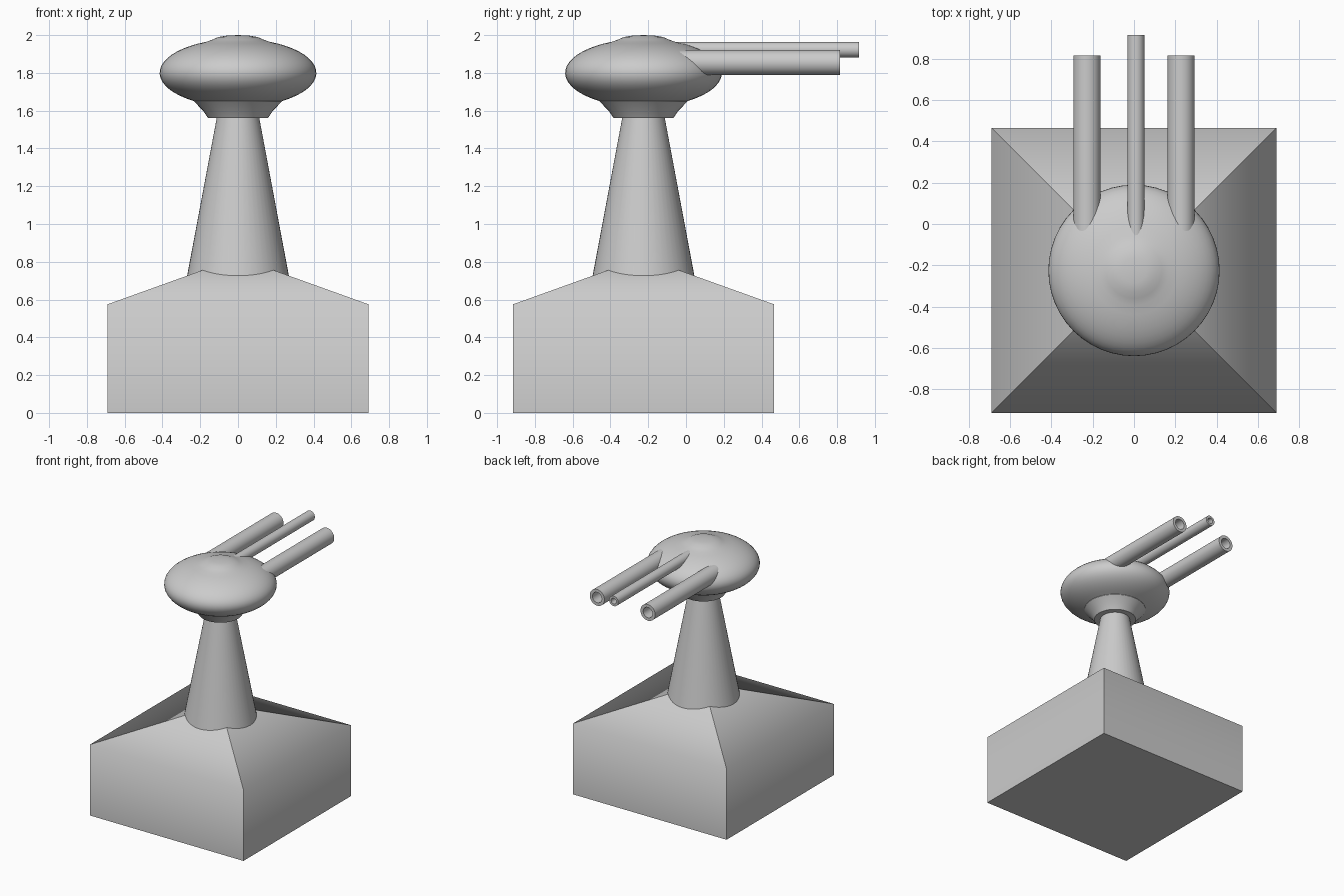
import bpy, bmesh, math
from mathutils import Matrix

if "Cube" in bpy.data.objects:
    bpy.data.objects.remove(bpy.data.objects["Cube"])

CY = -0.225   # y of the pedestal and turret axis


def finish(name, bm, sharp_angle=None):
    bmesh.ops.recalc_face_normals(bm, faces=bm.faces)
    for f in bm.faces:
        f.smooth = True
    if sharp_angle is not None:
        for e in bm.edges:
            if len(e.link_faces) == 2 and e.calc_face_angle(0) > math.radians(sharp_angle):
                e.smooth = False
    me = bpy.data.meshes.new(name)
    bm.to_mesh(me)
    bm.free()
    ob = bpy.data.objects.new(name, me)
    bpy.context.collection.objects.link(ob)
    return ob


def lathe(name, profile, matrix, steps=48, sharp_angle=32, closed=False):
    """Spin an (r, z) profile round z, then place it."""
    bm = bmesh.new()
    vs = [bm.verts.new((r, 0, z)) for r, z in profile]
    es = [bm.edges.new(p) for p in zip(vs, vs[1:])]
    if closed:
        es.append(bm.edges.new((vs[-1], vs[0])))
    bmesh.ops.spin(bm, geom=vs + es, cent=(0, 0, 0), axis=(0, 0, 1),
                   angle=2 * math.pi, steps=steps)
    bmesh.ops.remove_doubles(bm, verts=bm.verts, dist=1e-4)
    bmesh.ops.transform(bm, matrix=matrix, verts=bm.verts)
    return finish(name, bm, sharp_angle)


axis = Matrix.Translation((0, CY, 0))

# Square base with a shallow pyramid roof, smooth over the eaves, sharp at the hips
bm = bmesh.new()
half, eave, apex = 0.69, 0.575, 0.823
corners = [(-half, -half), (half, -half), (half, half), (-half, half)]
low = [bm.verts.new((x, y + CY, 0)) for x, y in corners]
high = [bm.verts.new((x, y + CY, eave)) for x, y in corners]
tip = bm.verts.new((0, CY, apex))
bm.faces.new(low[::-1])
for i in range(4):
    j = (i + 1) % 4
    bm.faces.new((low[i], low[j], high[j], high[i]))
    bm.faces.new((high[i], high[j], tip))
for e in bm.edges:
    a, b = e.verts
    eave_edge = a in high and b in high
    e.smooth = eave_edge
finish("base", bm)

# Tapered pedestal
lathe("pedestal", [(0, 0.6), (0.293, 0.6), (0.111, 1.57), (0, 1.57)], axis)

# Turret: collar, flattened ellipsoid body and low cap in one profile
profile = [(0, 1.56), (0.158, 1.56), (0.185, 1.60), (0.232, 1.648)]
a0, a1, n = -56, 66, 18
for i in range(n + 1):
    t = math.radians(a0 + (a1 - a0) * i / n)
    profile.append((0.415 * math.cos(t), 1.8 + 0.18 * math.sin(t)))
profile += [(0.135, 1.976), (0.104, 1.99), (0.06, 1.997), (0, 2.0)]
lathe("turret", profile, axis)


# Hollow gun barrels pointing to +y
def barrel(name, x, z, r, bore, end):
    start = -0.12
    m = Matrix.Translation((x, start, z)) @ Matrix.Rotation(-math.pi / 2, 4, 'X')
    length = end - start
    lathe(name, [(bore, 0), (r, 0), (r, length), (bore, length)], m,
          steps=32, closed=True)


barrel("left_barrel", -0.228, 1.855, 0.066, 0.042, 0.815)
barrel("right_barrel", 0.228, 1.855, 0.066, 0.042, 0.815)
barrel("middle_barrel", 0.009, 1.923, 0.041, 0.023, 0.915)
